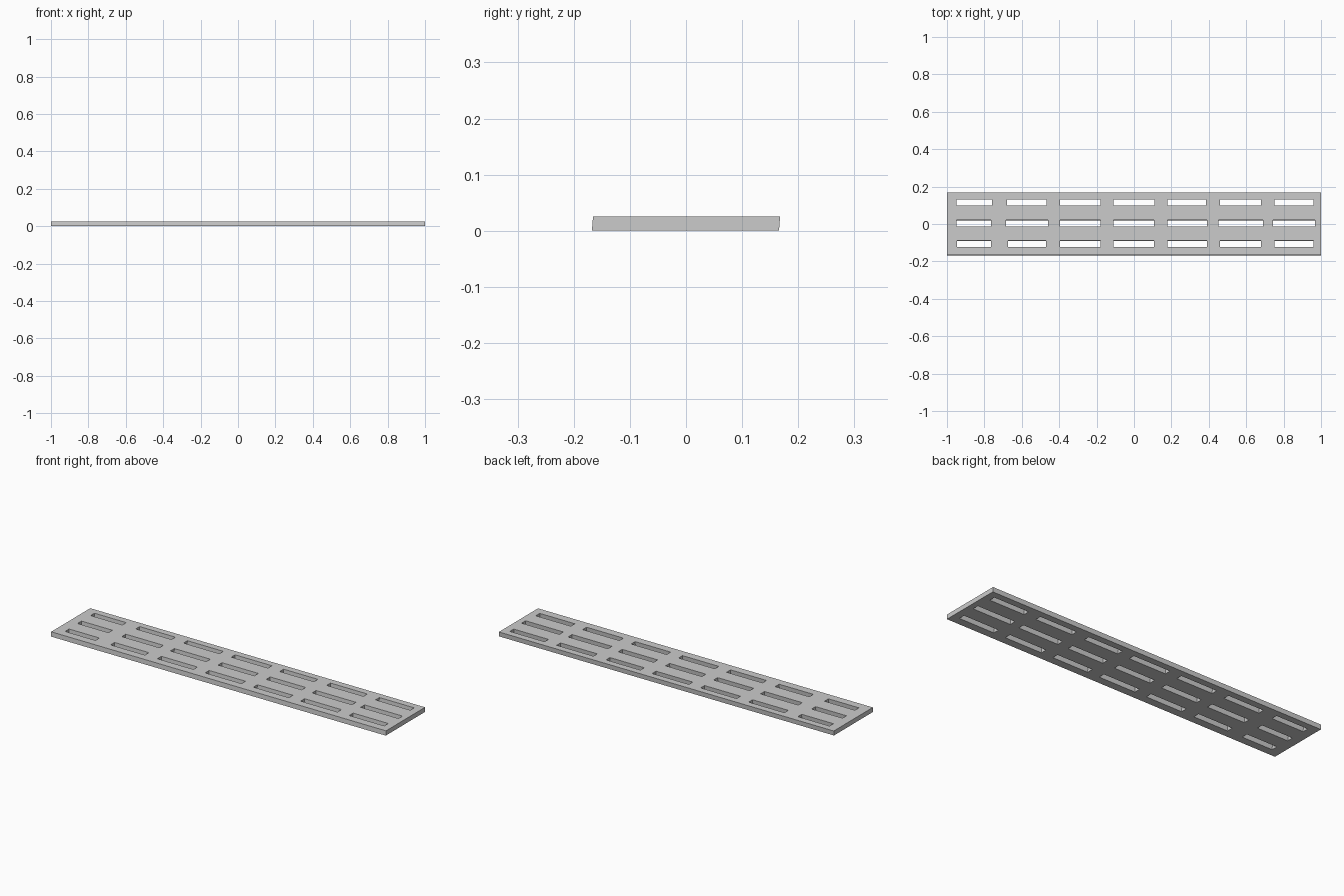
import bpy, bmesh
from mathutils import Vector

if "Cube" in bpy.data.objects:
    bpy.data.objects.remove(bpy.data.objects["Cube"])

HEIGHT = 0.025
LEAN = 0.08  # the plate's long edges lean slightly towards +y


def add_box(bm, x0, x1, y0, y1, z0, z1):
    verts = bmesh.ops.create_cube(bm, size=1)["verts"]
    for v in verts:
        z = z1 if v.co.z > 0 else z0
        v.co = Vector((x1 if v.co.x > 0 else x0,
                       (y1 if v.co.y > 0 else y0) + (z - HEIGHT / 2) * LEAN, z))


def make_object(name, boxes):
    bm = bmesh.new()
    for b in boxes:
        add_box(bm, *b)
    mesh = bpy.data.meshes.new(name)
    bm.to_mesh(mesh)
    bm.free()
    obj = bpy.data.objects.new(name, mesh)
    bpy.context.collection.objects.link(obj)
    return obj


# Flat plank
plate = make_object("slotted_plate", [(-1, 1, -0.1667, 0.1667, 0, HEIGHT)])

# Three rows of seven slightly uneven slots: (y range, x ranges)
rows = [
    ((0.098, 0.131), [(-.95, -.76), (-.68, -.467), (-.395, -.18), (-.11, .11),
                      (.18, .385), (.46, .68), (.752, .96)]),
    ((-0.014, 0.02), [(-.95, -.765), (-.685, -.46), (-.395, -.18), (-.11, .107),
                      (.178, .39), (.452, .69), (.742, .968)]),
    ((-0.124, -0.09), [(-.947, -.765), (-.675, -.47), (-.395, -.18), (-.11, .107),
                       (.178, .39), (.46, .68), (.75, .96)]),
]
slots = make_object("slot_cutter", [
    (x0, x1, y0, y1, -0.02, HEIGHT + 0.02)
    for (y0, y1), spans in rows for x0, x1 in spans])
slots.hide_render = True

# Cut the slots through the plate
cut = plate.modifiers.new("slots", "BOOLEAN")
cut.operation = "DIFFERENCE"
cut.solver = "EXACT"
cut.object = slots
bpy.context.view_layer.objects.active = plate
bpy.ops.object.modifier_apply(modifier=cut.name)
bpy.data.objects.remove(slots, do_unlink=True)
